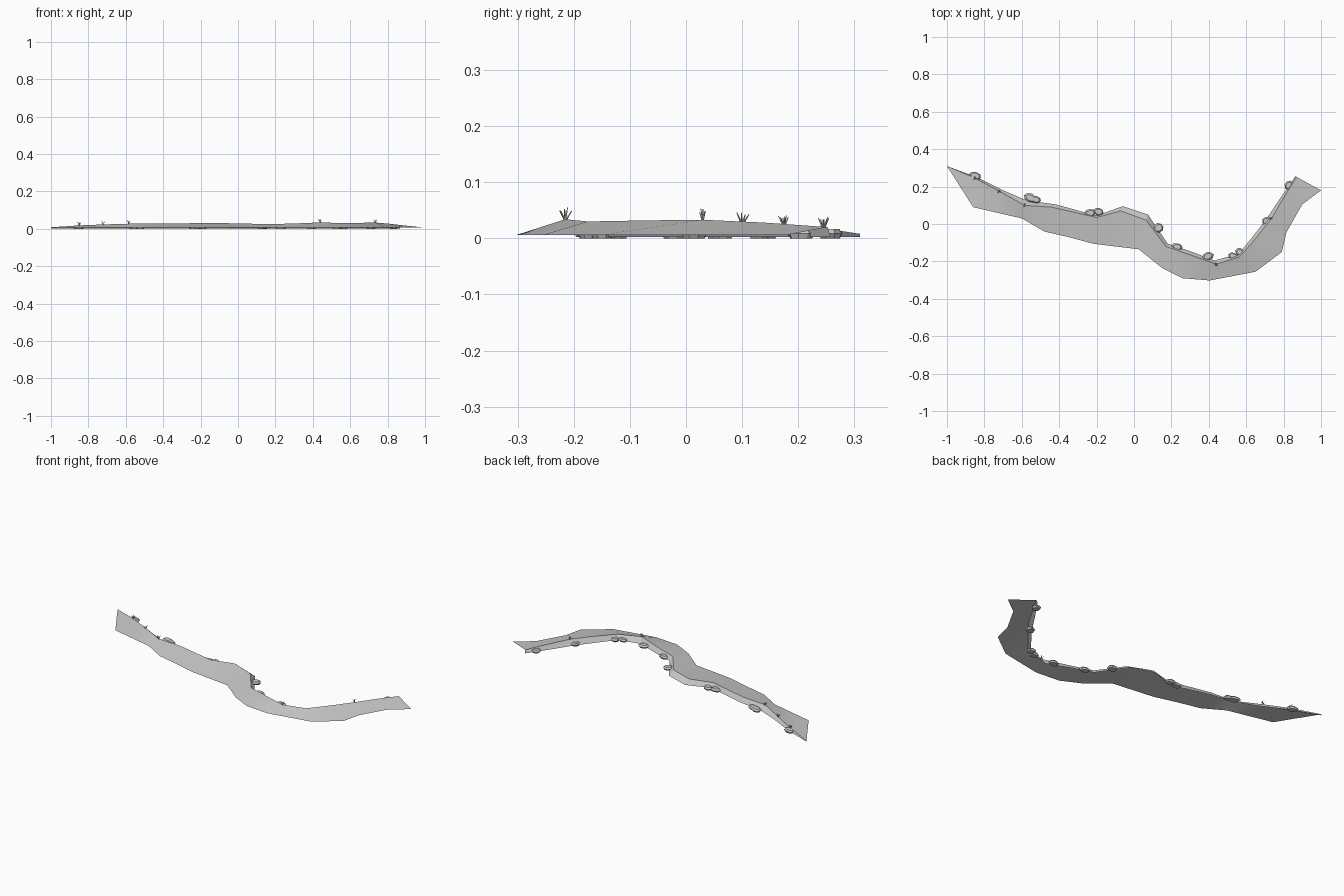
import bpy, bmesh, math, random
from mathutils import Vector, Matrix

random.seed(4)
if "Cube" in bpy.data.objects:
    bpy.data.objects.remove(bpy.data.objects["Cube"], do_unlink=True)


def make_material(name, value):
    mat = bpy.data.materials.new(name)
    mat.use_nodes = True
    colour = (value, value, value, 1)
    mat.diffuse_color = colour
    mat.node_tree.nodes["Principled BSDF"].inputs["Base Color"].default_value = colour
    return mat


grey = make_material("plain grey", 0.6)


def finish(bm, name, smooth=False):
    """Turn a bmesh into a named object with the grey material."""
    mesh = bpy.data.meshes.new(name)
    bm.to_mesh(mesh)
    bm.free()
    mesh.materials.append(grey)
    obj = bpy.data.objects.new(name, mesh)
    bpy.context.collection.objects.link(obj)
    if smooth:
        bpy.ops.object.select_all(action="DESELECT")
        obj.select_set(True)
        bpy.context.view_layer.objects.active = obj
        bpy.ops.object.shade_smooth_by_angle(angle=math.radians(25))
    return obj


# Bank sections: foot (x, y), crest (x, y, z), back edge (x, y)
sections = [
    ((-.86, .09), (-1, .31, .008), (-1, .31)),
    ((-.73, .06), (-.85, .245, .018), (-.84, .25)),
    ((-.6, .03), (-.72, .175, .023), (-.7, .18)),
    ((-.48, -.04), (-.585, .1, .027), (-.57, .125)),
    ((-.35, -.07), (-.44, .09, .028), (-.42, .105)),
    ((-.22, -.105), (-.2, .035, .03), (-.2, .045)),
    ((-.1, -.12), (-.07, .07, .03), (-.06, .095)),
    ((.025, -.135), (.065, .02, .027), (.075, .05)),
    ((.15, -.235), (.17, -.12, .025), (.18, -.105)),
    ((.26, -.29), (.3, -.165, .028), (.3, -.145)),
    ((.405, -.302), (.44, -.215, .034), (.43, -.195)),
    ((.65, -.255), (.565, -.175, .03), (.56, -.16)),
    ((.79, -.15), (.66, -.065, .032), (.63, -.073)),
    ((.815, -.045), (.735, .03, .033), (.7, .015)),
    ((.9, .105), (.8, .14, .028), (.78, .135)),
    ((1, .18), (.868, .252, .02), (.865, .258)),
]

# Bank: an open sheet with a long front slope and a short steep back
bm = bmesh.new()
rows = []
for foot, crest, back in sections:
    points = (foot + (.006,), crest, back + (.002,))
    rows.append([bm.verts.new(p) for p in points])
for a, b in zip(rows, rows[1:]):
    for i in range(2):
        bm.faces.new((a[i], b[i], b[i + 1], a[i + 1]))
finish(bm, "river_bank", smooth=True)


def add_stone(name, x, y, length, width, turn):
    """Low faceted stone with a wide middle and a smaller flat top."""
    bm = bmesh.new()
    sides = 8
    rings = []
    for z, scale in ((0, .8), (.009, 1), (.017, .7)):
        ring = []
        for i in range(sides):
            angle = math.tau * i / sides
            r = scale * random.uniform(.9, 1.05)
            ring.append(bm.verts.new((length * r * math.cos(angle),
                                      width * r * math.sin(angle), z)))
        rings.append(ring)
    for low, high in zip(rings, rings[1:]):
        for i in range(sides):
            j = (i + 1) % sides
            bm.faces.new((low[i], low[j], high[j], high[i]))
    bm.faces.new(rings[-1])
    bm.faces.new(reversed(rings[0]))
    stone = finish(bm, name)
    stone.location = (x, y, 0)
    stone.rotation_euler.z = turn


# Stones along the back edge
stones = [(-.85, .258, .035, .022), (-.555, .14, .035, .024), (-.525, .13, .03, .02),
          (-.235, .058, .032, .022), (-.19, .065, .03, .022), (.13, -.02, .03, .026),
          (.23, -.122, .03, .02), (.395, -.172, .032, .022), (.53, -.172, .028, .02),
          (.565, -.15, .025, .022), (.71, .015, .028, .024), (.83, .205, .025, .026)]
for n, (x, y, length, width) in enumerate(stones):
    add_stone(f"stone_{n + 1}", x, y, length, width, random.uniform(-.5, .3))


def add_tuft(name, x, y, z, height):
    """Fan of thin tapered blades leaning outwards."""
    bm = bmesh.new()
    blades = 6
    for i in range(blades):
        around = math.tau * i / blades + random.uniform(-.3, .3)
        lean = random.uniform(.2, .65)
        tall = height * random.uniform(.8, 1.1)
        matrix = (Matrix.Rotation(around, 4, "Z") @ Matrix.Rotation(lean, 4, "Y")
                  @ Matrix.Translation((0, 0, tall / 2)))
        bmesh.ops.create_cone(bm, cap_ends=True, segments=4, radius1=.002,
                              radius2=.0008, depth=tall, matrix=matrix)
    finish(bm, name).location = Vector((x, y, z))


# Grass tufts on the crest
for n, s in enumerate((1, 2, 3, 10, 13)):
    x, y, z = sections[s][1]
    add_tuft(f"grass_tuft_{n + 1}", x, y, z - .003, .022)
